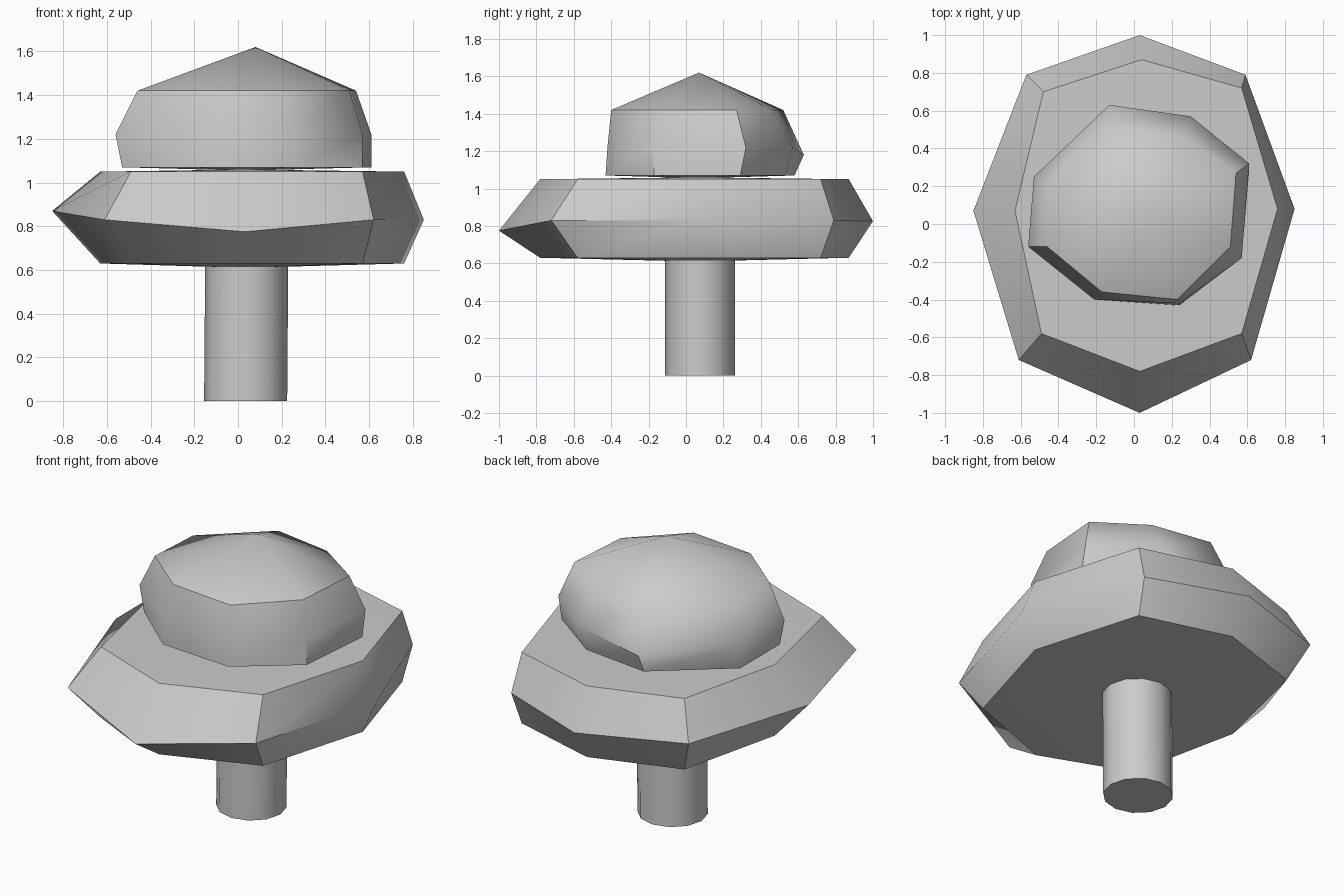
import bpy, math

cube = bpy.data.objects.get("Cube")
if cube:
    bpy.data.objects.remove(cube, do_unlink=True)

grey = bpy.data.materials.new("plain grey")
grey.use_nodes = True
COLOR = (0.6, 0.6, 0.6, 1)
grey.diffuse_color = COLOR
grey.node_tree.nodes["Principled BSDF"].inputs["Base Color"].default_value = COLOR


def loft(name, rings, low, high, angle):
    """Closed solid from stacked counter-clockwise rings, with a centre point at each end."""
    n = len(rings[0])
    verts = [p for ring in rings for p in ring] + [low, high]
    faces = []
    for r in range(len(rings) - 1):
        for i in range(n):
            j = (i + 1) % n
            faces.append((r * n + i, r * n + j, (r + 1) * n + j, (r + 1) * n + i))
    top = (len(rings) - 1) * n
    for i in range(n):
        j = (i + 1) % n
        faces.append((j, i, len(verts) - 2))
        faces.append((top + i, top + j, len(verts) - 1))
    mesh = bpy.data.meshes.new(name)
    mesh.from_pydata(verts, [], faces)
    mesh.materials.append(grey)
    obj = bpy.data.objects.new(name, mesh)
    bpy.context.collection.objects.link(obj)
    bpy.ops.object.select_all(action="DESELECT")
    obj.select_set(True)
    bpy.context.view_layer.objects.active = obj
    bpy.ops.object.shade_smooth_by_angle(angle=math.radians(angle))
    return obj


def at(points, z):
    return [(x, y, z) for x, y in points]


# Round stem
def stem_ring(cx, z, n=12):
    return [(cx + 0.19 * math.cos(math.tau * i / n),
             0.075 + 0.187 * math.sin(math.tau * i / n), z) for i in range(n)]


loft("stem", [stem_ring(0.035, 0), stem_ring(0.04, 0.66)],
     (0.035, 0.075, 0), (0.04, 0.075, 0.66), 40)

# Wide lower tier: irregular octagon with a pointed rim
inner = [(0.03, -0.78), (0.57, -0.58), (0.76, 0.08), (0.57, 0.72),
         (0.04, 0.87), (-0.48, 0.70), (-0.63, 0.07), (-0.49, -0.58)]
rim = [(0.03, -1, 0.775), (0.62, -0.72, 0.83), (0.85, 0.08, 0.83), (0.59, 0.79, 0.83),
       (0.03, 1, 0.825), (-0.57, 0.79, 0.84), (-0.85, 0.07, 0.87), (-0.61, -0.72, 0.83)]
loft("lower_tier", [at(inner, 0.63), rim, at(inner, 1.05)],
     (0.03, 0.05, 0.61), (0.03, 0.05, 1.06), 38)

# Upper dome: near-vertical wall with a shallow conical roof
base = [(0.24, -0.43), (0.57, -0.17), (0.61, 0.29), (0.28, 0.53),
        (-0.13, 0.58), (-0.53, 0.25), (-0.53, -0.12), (-0.21, -0.40)]
belt = [(0.24, -0.42, 1.22), (0.57, -0.18, 1.22), (0.61, 0.32, 1.22), (0.30, 0.57, 1.22),
        (-0.13, 0.63, 1.18), (-0.53, 0.25, 1.20), (-0.56, -0.12, 1.22), (-0.21, -0.40, 1.22)]
eave = [(0.23, -0.40), (0.51, -0.12), (0.54, 0.27), (0.26, 0.46),
        (-0.10, 0.52), (-0.44, 0.21), (-0.46, -0.12), (-0.17, -0.36)]
loft("upper_dome", [at(base, 1.07), belt, at(eave, 1.42)],
     (0.03, 0.07, 1.055), (0.08, 0.07, 1.62), 46)
